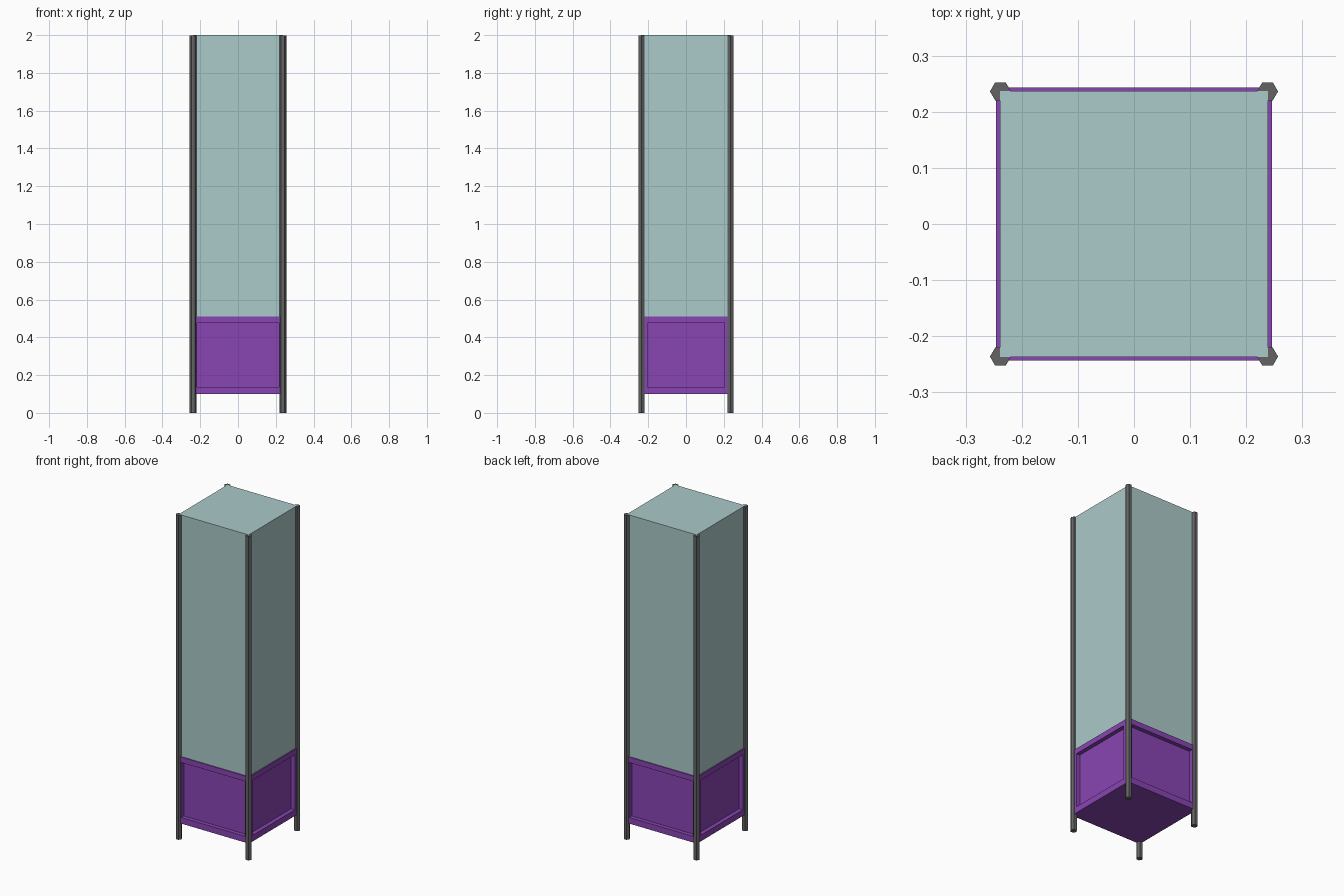
import bpy, bmesh, math
from mathutils import Vector

if "Cube" in bpy.data.objects:
    bpy.data.objects.remove(bpy.data.objects["Cube"])


def material(name, rgb):
    m = bpy.data.materials.new(name)
    m.diffuse_color = (*rgb, 1.0)
    m.use_nodes = True
    m.node_tree.nodes["Principled BSDF"].inputs["Base Color"].default_value = m.diffuse_color
    return m


GLASS = material("pale_teal_glass", (0.41, 0.585, 0.585))
PURPLE = material("purple_panel", (0.25, 0.06, 0.45))
METAL = material("dark_grey_metal", (0.125, 0.125, 0.125))


def finish(name, bm, mat):
    bmesh.ops.recalc_face_normals(bm, faces=bm.faces)
    me = bpy.data.meshes.new(name)
    bm.to_mesh(me)
    bm.free()
    me.materials.append(mat)
    ob = bpy.data.objects.new(name, me)
    bpy.context.collection.objects.link(ob)
    return ob


def box_mesh(hx, hy, z0, z1):
    bm = bmesh.new()
    bmesh.ops.create_cube(bm, size=1.0)
    for v in bm.verts:
        v.co = Vector((v.co.x * 2 * hx, v.co.y * 2 * hy, z1 if v.co.z > 0 else z0))
    return bm


# glass column
finish("glass_case", box_mesh(0.2385, 0.237, 0.505, 2.0), GLASS)

# base with a recessed panel in each side
bm = box_mesh(0.2455, 0.2435, 0.10, 0.51)
for f in [f for f in bm.faces if abs(f.normal.z) < 0.5]:
    n = f.normal.copy()
    bmesh.ops.inset_individual(bm, faces=[f], thickness=0.035)
    for v in f.verts:
        v.co.z = 0.477 if v.co.z > 0.3 else 0.138
        if abs(n.y) > 0.5:
            v.co.x = math.copysign(0.217, v.co.x)
        else:
            v.co.y = math.copysign(0.204, v.co.y)
    # push the panel inwards
    new = bmesh.ops.extrude_discrete_faces(bm, faces=[f])["faces"][0]
    bmesh.ops.translate(bm, verts=list(new.verts), vec=n * -0.025)
finish("base_cabinet", bm, PURPLE)


# six-sided corner posts, points facing sideways
def post(name, x, y, r=0.0187, top=1.999):
    bm = bmesh.new()
    ring = [bm.verts.new((x + r * math.cos(math.radians(60 * i)),
                          y + r * math.sin(math.radians(60 * i)), 0)) for i in range(6)]
    face = bm.faces.new(ring)
    up = bmesh.ops.extrude_face_region(bm, geom=[face], use_keep_orig=True)["geom"]
    bmesh.ops.translate(bm, verts=[g for g in up if isinstance(g, bmesh.types.BMVert)],
                        vec=(0, 0, top))
    finish(name, bm, METAL)


for sx, side in ((-1, "left"), (1, "right")):
    for sy, end in ((-1, "front"), (1, "back")):
        post(f"{end}_{side}_post", sx * 0.238, sy * 0.2363)
